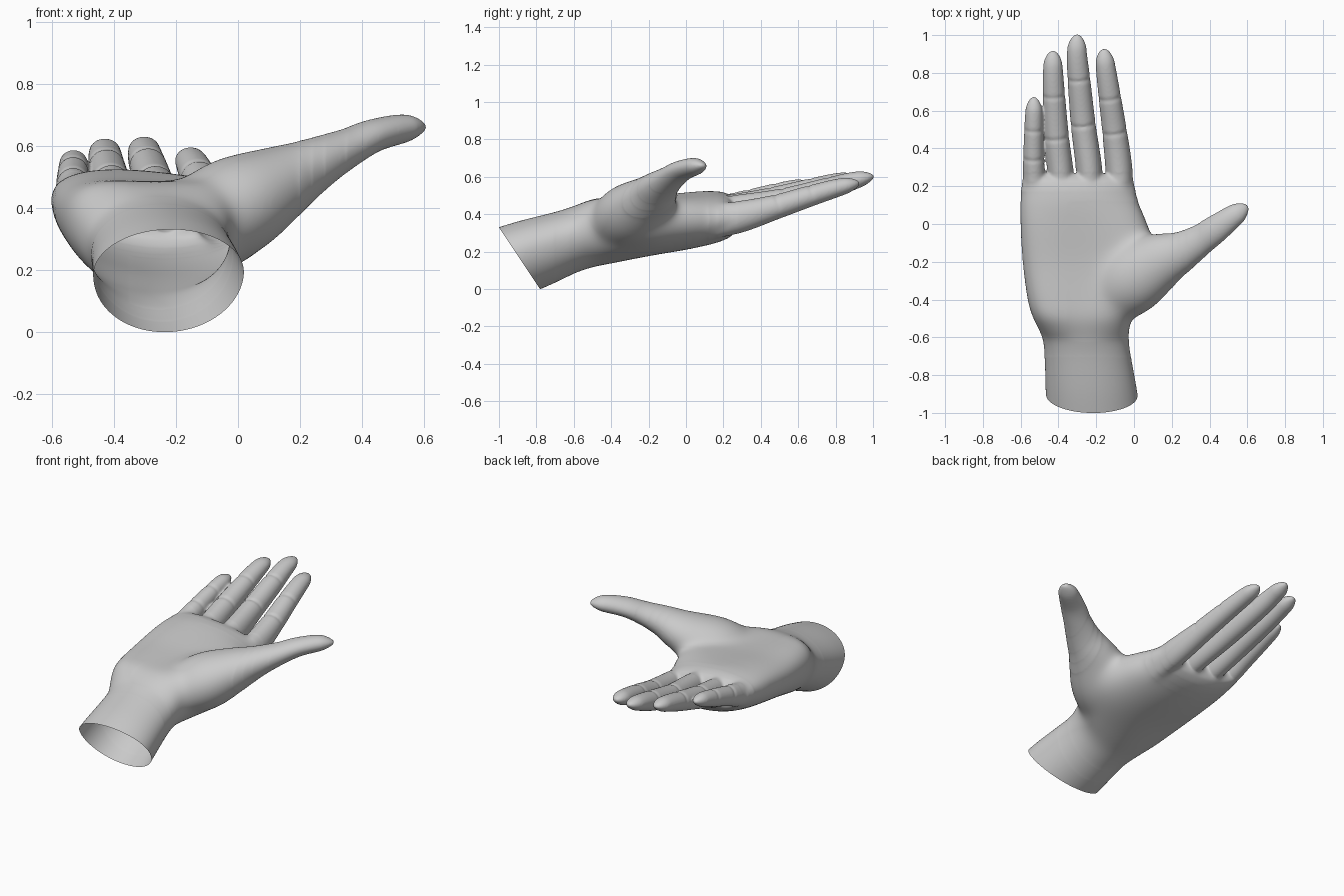
import bpy, bmesh, math
from mathutils import Vector

if "Cube" in bpy.data.objects:
    bpy.data.objects.remove(bpy.data.objects["Cube"])

bm = bmesh.new()
SIDES = 40


def smooth_stations(rows, steps):
    """Catmull-Rom interpolation of station rows."""
    out = []
    n = len(rows)
    for i in range(n - 1):
        a, b, c, d = (rows[max(0, min(n - 1, i + k))] for k in (-1, 0, 1, 2))
        for s in range(steps):
            t = s / steps
            out.append([0.5 * (2 * q + (r - p) * t + (2 * p - 5 * q + 4 * r - e) * t * t
                        + (3 * q - p - 3 * r + e) * t ** 3) for p, q, r, e in zip(a, b, c, d)])
    return out + [list(rows[-1])]


def skin(rings):
    """Closed solid through a list of rings."""
    vs = [[bm.verts.new(p) for p in ring] for ring in rings]
    for a, b in zip(vs, vs[1:]):
        for i in range(SIDES):
            j = (i + 1) % SIDES
            bm.faces.new((a[i], a[j], b[j], b[i]))
    bm.faces.new(vs[0][::-1])
    bm.faces.new(vs[-1])


def digit(rows, cap, creases=(), roll=0.0):
    """Tapered tube with rounded tip; rows are x, y, z, width, height."""
    st = smooth_stations(rows, 24)
    pts = [Vector(s[:3]) for s in st]
    tip = pts[-1]
    rings = []
    for i, s in enumerate(st):
        t = (pts[min(i + 1, len(pts) - 1)] - pts[max(i - 1, 0)]).normalized()
        u = Vector((t.y, -t.x, 0)).normalized()
        v = u.cross(t)
        u, v = (u * math.cos(roll) + v * math.sin(roll), v * math.cos(roll) - u * math.sin(roll))
        d = (tip - pts[i]).length
        f = math.sqrt(max(0.002, 1 - (1 - min(d, cap) / cap) ** 2))
        dip = sum(0.09 * math.exp(-((s[1] - c) / 0.009) ** 2) for c in creases)
        ring = []
        for k in range(SIDES):
            c, h = math.cos(k * math.tau / SIDES), math.sin(k * math.tau / SIDES)
            g = f * (1 - dip * max(0.0, min(1.0, h + 0.4)))
            ring.append(pts[i] + u * (g * s[3] / 2 * c) + v * (g * s[4] / 2 * h))
        rings.append(ring)
    skin(rings)


# forearm and palm: y, left, right, bottom, top, tilt, hollow
palm = [
    (-1.10, -0.46, 0.045, -0.15, 0.30, 0.00, 0.00),
    (-0.90, -0.468, 0.020, -0.055, 0.362, 0.00, 0.00),
    (-0.70, -0.475, -0.015, 0.033, 0.413, 0.00, 0.00),
    (-0.60, -0.488, -0.025, 0.080, 0.445, 0.00, 0.00),
    (-0.50, -0.535, -0.01, 0.115, 0.515, 0.00, 0.035),
    (-0.40, -0.565, 0.05, 0.135, 0.53, 0.00, 0.045),
    (-0.20, -0.592, 0.13, 0.175, 0.53, -0.02, 0.04),
    (0.00, -0.604, 0.075, 0.210, 0.53, -0.06, 0.02),
    (0.13, -0.604, 0.022, 0.240, 0.52, -0.09, 0.00),
    (0.22, -0.594, 0.00, 0.272, 0.505, -0.10, 0.00),
    (0.265, -0.578, -0.025, 0.31, 0.46, -0.10, 0.00),
]
rings = []
for y, l, r, b, t, tilt, hollow in smooth_stations(palm, 8):
    ring = []
    for k in range(SIDES):
        c, s = math.cos(k * math.tau / SIDES), math.sin(k * math.tau / SIDES)
        e = 0.86 if s > 0 and y > -0.6 else 1.0
        cx = math.copysign(abs(c) ** e, c)
        sz = math.copysign(abs(s) ** e, s)
        x = (l + r) / 2 + cx * (r - l) / 2
        z = b + (t - b) * 0.58 + sz * (t - b) * (0.42 if s > 0 else 0.58)
        z += tilt * cx * (r - l) / 2 - (hollow * (1 - cx * cx) ** 2 if s > 0 else 0)
        ring.append((x, y, z))
    rings.append(ring)
skin(rings)

# fingers: stations, then crease positions
fingers = [
    ([(-0.070, 0.06, 0.350, 0.13, 0.20), (-0.079, 0.28, 0.385, 0.142, 0.17), (-0.103, 0.49, 0.442, 0.130, 0.13),
      (-0.128, 0.67, 0.500, 0.118, 0.112), (-0.150, 0.83, 0.547, 0.104, 0.092), (-0.160, 0.928, 0.568, 0.086, 0.06)],
     (0.49, 0.67)),
    ([(-0.235, 0.06, 0.375, 0.13, 0.20), (-0.236, 0.27, 0.413, 0.138, 0.18), (-0.268, 0.52, 0.470, 0.131, 0.138),
      (-0.291, 0.76, 0.537, 0.120, 0.118), (-0.302, 0.90, 0.580, 0.106, 0.094), (-0.300, 1.004, 0.604, 0.086, 0.06)],
     (0.53, 0.77)),
    ([(-0.385, 0.06, 0.385, 0.13, 0.20), (-0.388, 0.25, 0.420, 0.138, 0.175), (-0.410, 0.46, 0.476, 0.131, 0.136),
      (-0.424, 0.68, 0.537, 0.118, 0.114), (-0.429, 0.82, 0.576, 0.104, 0.092), (-0.429, 0.918, 0.595, 0.086, 0.06)],
     (0.46, 0.68)),
    ([(-0.525, 0.02, 0.400, 0.12, 0.18), (-0.527, 0.20, 0.430, 0.122, 0.15), (-0.532, 0.35, 0.475, 0.109, 0.12),
      (-0.531, 0.50, 0.518, 0.099, 0.103), (-0.530, 0.60, 0.545, 0.090, 0.084), (-0.530, 0.674, 0.558, 0.074, 0.055)],
     (0.35, 0.50)),
]
for rows, creases in fingers:
    digit(rows, 0.08, creases)

# thumb and its fleshy base
digit([(-0.24, -0.46, 0.305, 0.20, 0.20), (-0.12, -0.365, 0.350, 0.35, 0.30), (0.00, -0.280, 0.410, 0.385, 0.325),
       (0.14, -0.195, 0.485, 0.31, 0.245), (0.25, -0.145, 0.543, 0.222, 0.175), (0.35, -0.085, 0.592, 0.168, 0.128),
       (0.435, -0.025, 0.632, 0.148, 0.107), (0.53, 0.045, 0.655, 0.118, 0.092), (0.602, 0.097, 0.660, 0.085, 0.055)],
      0.08, roll=0.12)

# fuse every part into one skin
bmesh.ops.recalc_face_normals(bm, faces=bm.faces)
mesh = bpy.data.meshes.new("hand")
bm.to_mesh(mesh)
bm.free()
hand = bpy.data.objects.new("hand", mesh)
bpy.context.collection.objects.link(hand)
bpy.context.view_layer.objects.active = hand
hand.select_set(True)
fuse = hand.modifiers.new("fuse", 'REMESH')
fuse.mode = 'VOXEL'
fuse.voxel_size = 0.0065
soften = hand.modifiers.new("soften", 'SMOOTH')
soften.factor = 0.5
soften.iterations = 6
for name in ("fuse", "soften"):
    bpy.ops.object.modifier_apply(modifier=name)

# extra blending of knuckles, palm and thumb web in nested regions
bm = bmesh.new()
bm.from_mesh(hand.data)
for y_min, y_max, x_min, x_max, passes in ((-2, 0.27, -1, 0.35, 16), (-2, 0.22, -1, 0.28, 24),
                                           (-0.7, 0.17, -1, 0.24, 40), (-0.62, 0.12, -0.35, 0.20, 70)):
    region = [v for v in bm.verts if y_min < v.co.y < y_max and x_min < v.co.x < x_max]
    for _ in range(passes):
        bmesh.ops.smooth_vert(bm, verts=region, factor=0.5, use_axis_x=True, use_axis_y=True, use_axis_z=True)

# slanted open wrist
bmesh.ops.bisect_plane(bm, geom=bm.verts[:] + bm.edges[:] + bm.faces[:], plane_co=(0, -1.0, 0.33),
                       plane_no=(0, -0.33, -0.22), clear_outer=True)
bm.to_mesh(hand.data)
bm.free()

skin_grey = bpy.data.materials.new("light grey")
skin_grey.diffuse_color = (0.6, 0.6, 0.6, 1)
skin_grey.use_nodes = True
skin_grey.node_tree.nodes["Principled BSDF"].inputs["Base Color"].default_value = skin_grey.diffuse_color
hand.data.materials.clear()
hand.data.materials.append(skin_grey)
bpy.ops.object.shade_smooth_by_angle(angle=math.radians(50))
